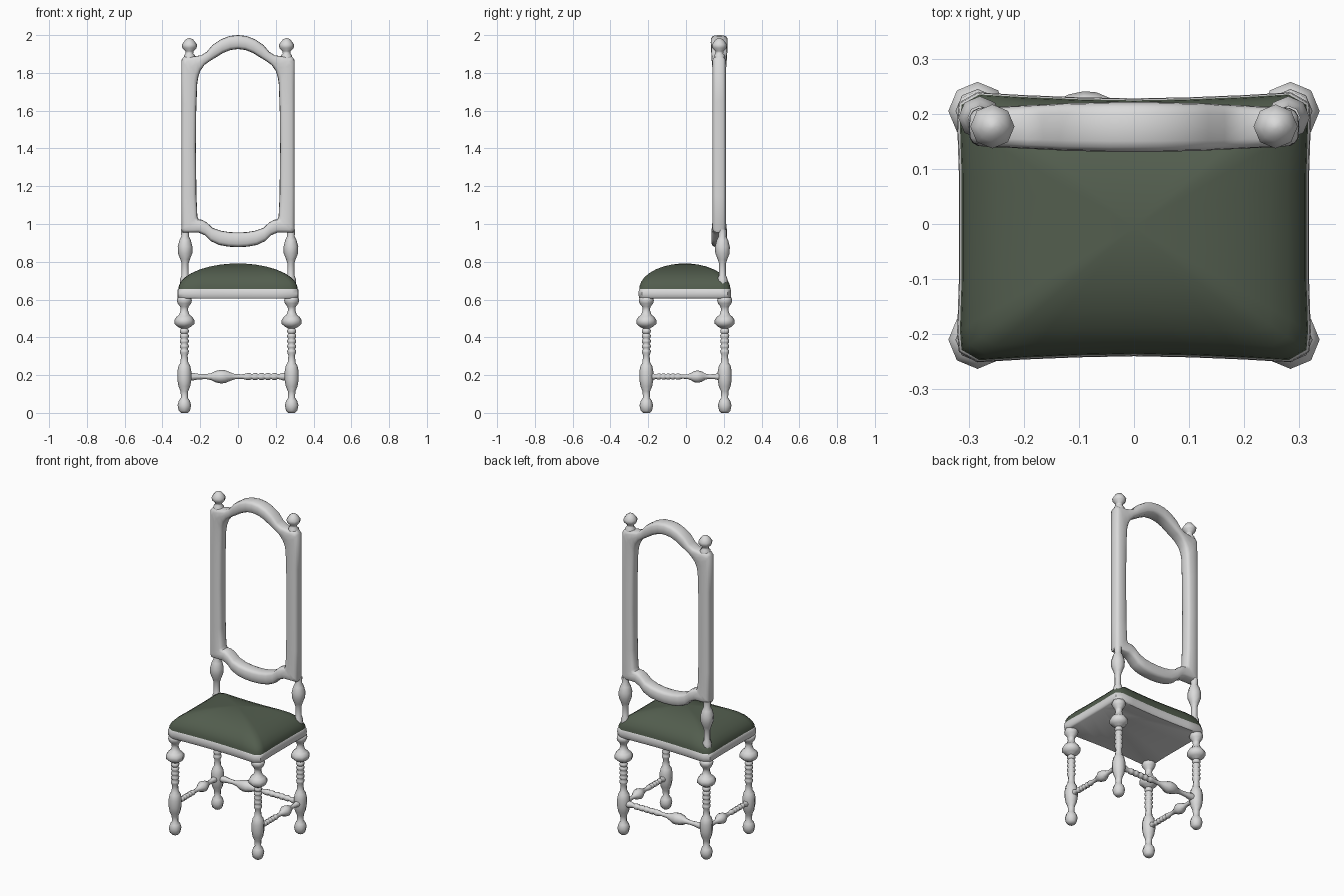
import bpy, bmesh, math
from mathutils import Vector

if "Cube" in bpy.data.objects:
    bpy.data.objects.remove(bpy.data.objects["Cube"])


def material(name, rgb):
    m = bpy.data.materials.new(name)
    m.diffuse_color = (*rgb, 1)
    m.use_nodes = True
    m.node_tree.nodes["Principled BSDF"].inputs["Base Color"].default_value = m.diffuse_color
    return m


GREY = material("pale grey wood", (0.7, 0.7, 0.7))
GREEN = material("dark green upholstery", (0.085, 0.11, 0.076))


def loft(name, rings, mat, closed=False, angle=60):
    """Skin a list of equal-length point rings; cap the ends unless closed."""
    bm = bmesh.new()
    vs = [[bm.verts.new(p) for p in r] for r in rings]
    n = len(vs[0])
    count = len(vs) if closed else len(vs) - 1
    for i in range(count):
        a, b = vs[i], vs[(i + 1) % len(vs)]
        for j in range(n):
            k = (j + 1) % n
            bm.faces.new((a[j], a[k], b[k], b[j]))
    if not closed:
        bm.faces.new(vs[0][::-1])
        bm.faces.new(vs[-1])
    bmesh.ops.recalc_face_normals(bm, faces=bm.faces)
    me = bpy.data.meshes.new(name)
    bm.to_mesh(me)
    bm.free()
    ob = bpy.data.objects.new(name, me)
    bpy.context.collection.objects.link(ob)
    me.materials.append(mat)
    bpy.ops.object.select_all(action='DESELECT')
    ob.select_set(True)
    bpy.context.view_layer.objects.active = ob
    bpy.ops.object.shade_smooth_by_angle(angle=math.radians(angle))
    return ob


def turning(name, profile, start, axis, sides=8):
    """Lathe a (distance, radius) profile along an axis from a start point."""
    axis, start = Vector(axis), Vector(start)
    u = Vector((1, 0, 0)) if abs(axis.x) < 0.5 else Vector((0, 1, 0))
    v = axis.cross(u)
    rings = []
    for d, r in profile:
        rings.append([start + axis * d + r * (u * math.cos(a) + v * math.sin(a))
                      for a in (2 * math.pi * k / sides for k in range(sides))])
    return loft(name, rings, GREY, angle=80)


# Turned legs: ball foot, vase block, beads, large bulb, capital
leg = [(0, .018), (.012, .03), (.04, .036), (.065, .029), (.08, .018), (.115, .02),
       (.14, .031), (.175, .037), (.22, .037), (.25, .031), (.265, .021), (.305, .017)]
for z in (.325, .352, .379, .406, .432):
    leg += [(z - .007, .023), (z + .005, .024), (z + .0135, .017)]
leg += [(.458, .038), (.472, .053), (.492, .053), (.508, .042), (.52, .027), (.545, .019),
        (.562, .022), (.58, .036), (.595, .04), (.612, .036)]
for sx, side in ((-1, "left"), (1, "right")):
    for y, end in ((-.21, "front"), (.205, "back")):
        turning(f"{end}_{side}_leg", leg, (sx * .284, y, 0), (0, 0, 1))

# Stretchers: long bulb towards one end, run of beads at the other
stretch = [(0, .018), (.08, .02), (.13, .015), (.2, .013), (.25, .018), (.29, .03),
           (.34, .036), (.38, .034), (.43, .022), (.47, .014), (.54, .012)]
for t in (.6, .66, .72, .78, .84):
    stretch += [(t - .015, .018), (t + .015, .018), (t + .03, .012)]
stretch += [(.92, .02), (1, .018)]


def stretcher(name, start, axis, length, k):
    turning(name, [(t * length, r * k) for t, r in stretch], start, axis)


stretcher("back_stretcher", (-.284, .205, .192), (1, 0, 0), .568, 1)
for sx, side in ((-1, "left"), (1, "right")):
    stretcher(f"{side}_stretcher", (sx * .284, .205, .192), (0, -1, 0), .415, .9)


# Seat outline with clipped corners and slightly hollow sides
def outline(s, z):
    q = [(.318, 0), (.318, .1), (.321, .19), (.318, .226), (.285, .245),
         (.2, .24), (.1, .236), (0, .234)]
    pts = q + [(-x, y) for x, y in q[-2::-1]]
    pts += [(x, -y) for x, y in pts[-2:0:-1]]
    return [(x * s, y * s - .006, z) for x, y in pts]


loft("seat_frame", [outline(s, z) for s, z in
                    ((.97, .605), (.995, .612), (1, .632), (.995, .652), (.975, .66))], GREY, angle=50)
loft("seat_cushion", [outline(.985 * math.cos(a), .655 + .136 * math.sin(a)) for a in
                      (math.radians(d) for d in (0, 8, 17, 27, 38, 50, 62, 73, 82, 88))],
     GREEN, angle=70)

# Back posts and finials
post = [(.64, .02), (.68, .027), (.71, .026), (.73, .018), (.79, .018), (.812, .025),
        (.845, .038), (.88, .039), (.915, .03), (.935, .02), (.97, .022)]
finial = [(1.86, .03), (1.893, .03), (1.903, .02), (1.915, .021), (1.932, .038),
          (1.95, .04), (1.967, .028), (1.978, .018), (1.984, .005)]
for sx, side in ((-1, "left"), (1, "right")):
    turning(f"{side}_back_post", post, (sx * .28, .193, 0), (0, 0, 1))
    turning(f"{side}_finial", finial, (sx * .257, .177, 0), (0, 0, 1))

# Back frame: outer x, z, inner x, z, half depth, from top centre to bottom centre
half = [(0, 2.0, 0, 1.926, .045), (.045, 1.995, .04, 1.921, .045),
        (.09, 1.978, .08, 1.905, .044), (.135, 1.948, .12, 1.88, .043),
        (.165, 1.912, .15, 1.862, .041), (.195, 1.893, .178, 1.842, .04),
        (.24, 1.887, .2, 1.81, .038), (.285, 1.887, .211, 1.775, .037),
        (.299, 1.87, .216, 1.74, .036), (.3, 1.65, .221, 1.6, .036),
        (.3, 1.4, .223, 1.4, .036), (.3, 1.15, .22, 1.15, .036),
        (.3, .97, .215, 1.04, .036), (.293, .955, .208, 1.024, .037),
        (.21, .955, .19, 1.022, .038), (.175, .94, .165, 1.008, .04),
        (.145, .91, .135, .98, .042), (.1, .889, .09, .964, .042),
        (.05, .88, .045, .957, .042), (0, .877, 0, .955, .042)]
stations = half + [(-a, b, -c, d, e) for a, b, c, d, e in half[-2:0:-1]]
rings = []
for ox, oz, ix, iz, h in stations:
    ring = []
    for k in range(16):
        a = 2 * math.pi * k / 16
        c, s = math.cos(a), math.sin(a)
        t = .5 + .5 * math.copysign(abs(c) ** .6, c)
        y = .176 + h * math.copysign(abs(s) ** .6, s)
        ring.append((ix + (ox - ix) * t, y, iz + (oz - iz) * t))
    rings.append(ring)
loft("back_frame", rings, GREY, closed=True, angle=50)
